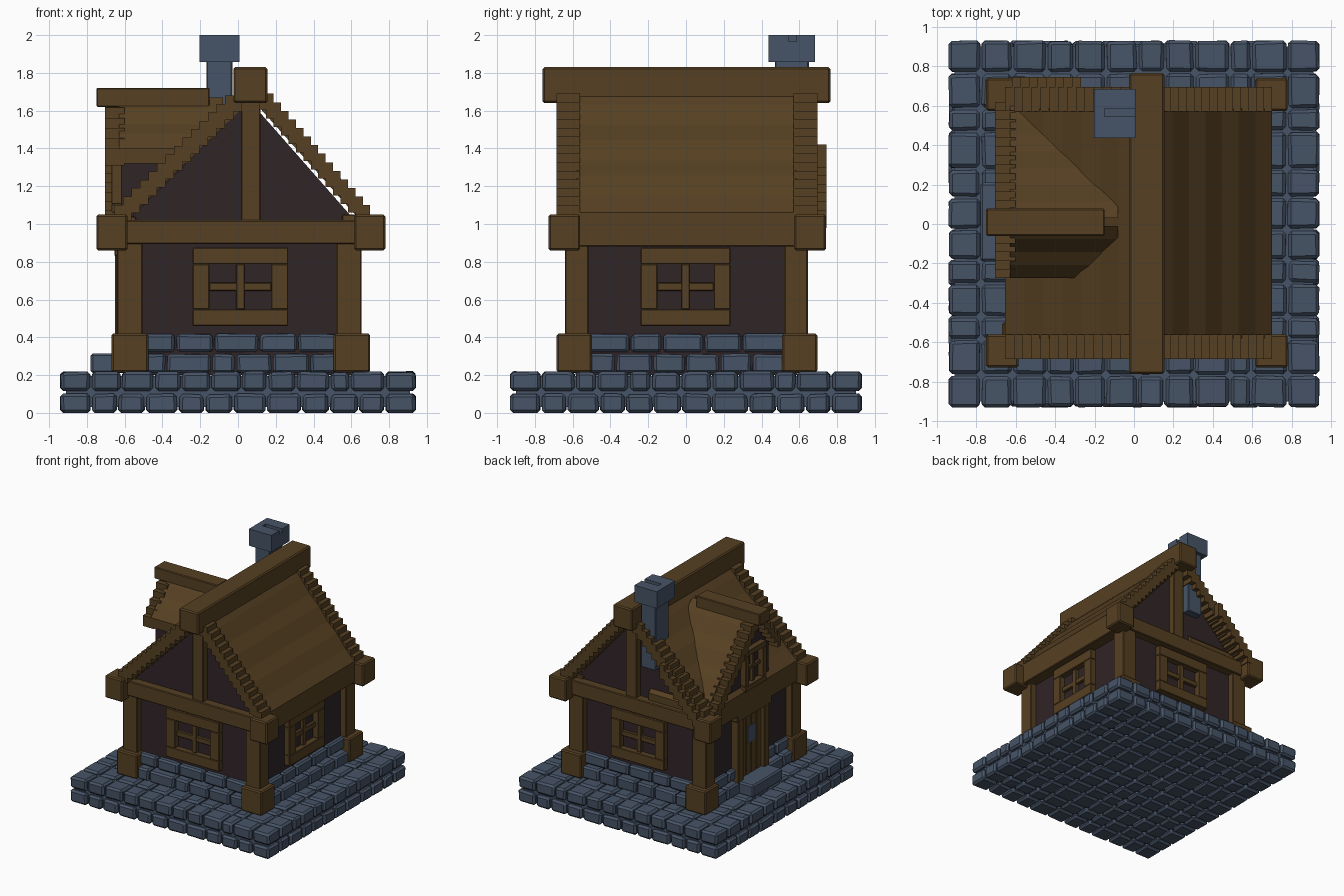
import bpy, bmesh, random
from mathutils import Vector

if "Cube" in bpy.data.objects:
    bpy.data.objects.remove(bpy.data.objects["Cube"])

random.seed(4)


def material(name, rgb):
    m = bpy.data.materials.new(name)
    m.diffuse_color = (*rgb, 1)
    m.use_nodes = True
    m.node_tree.nodes["Principled BSDF"].inputs["Base Color"].default_value = m.diffuse_color
    return m


WOOD = material("brown wood", (0.092, 0.051, 0.016))
STONE = material("blue grey stone", (0.062, 0.088, 0.135))
WALL = material("dark plaster", (0.030, 0.018, 0.020))


def finish(name, bm, mat, bevel=0.0):
    bmesh.ops.recalc_face_normals(bm, faces=bm.faces)
    me = bpy.data.meshes.new(name)
    bm.to_mesh(me)
    bm.free()
    me.materials.append(mat)
    ob = bpy.data.objects.new(name, me)
    bpy.context.collection.objects.link(ob)
    if bevel:
        mod = ob.modifiers.new("soft edges", 'BEVEL')
        mod.width = bevel
        mod.segments = 1
    return ob


def boxes(name, items, mat, bevel=0.006, jitter=0.0):
    """Boxes given as (x0, x1, y0, y1, z0, z1), joined into one object."""
    bm = bmesh.new()
    for x0, x1, y0, y1, z0, z1 in items:
        lo, hi = Vector((x0, y0, z0)), Vector((x1, y1, z1))
        for v in bmesh.ops.create_cube(bm, size=1)["verts"]:
            top = v.co.z > 0
            v.co = (lo + hi) / 2 + v.co * (hi - lo)
            v.co.x += random.uniform(-jitter, jitter)
            v.co.y += random.uniform(-jitter, jitter)
            if top:
                v.co.z += random.uniform(-jitter, jitter)
    return finish(name, bm, mat, bevel)


def prism(name, pts, axis, lo, hi, mat, bevel=0.0):
    """Profile (x,z) pushed along y, or (y,z) pushed along x."""
    bm = bmesh.new()
    put = (lambda a, z: (a, lo, z)) if axis == 'y' else (lambda a, z: (lo, a, z))
    face = bm.faces.new([bm.verts.new(put(a, z)) for a, z in pts])
    ext = bmesh.ops.extrude_face_region(bm, geom=[face])["geom"]
    move = Vector((0, hi - lo, 0)) if axis == 'y' else Vector((hi - lo, 0, 0))
    bmesh.ops.translate(bm, vec=move, verts=[g for g in ext if isinstance(g, bmesh.types.BMVert)])
    return finish(name, bm, mat, bevel)


def stairs(p, q, n, thick):
    """Stepped strip profile from high point p to low point q."""
    top = []
    for i in range(n):
        a0 = p[0] + (q[0] - p[0]) * i / n
        a1 = p[0] + (q[0] - p[0]) * (i + 1) / n
        z = p[1] + (q[1] - p[1]) * i / (n - 1)
        top += [(a0, z), (a1, z)]
    return top + [(a, z - thick) for a, z in reversed(top)]


def slab(p, q, n, thick, wave=0.008):
    """Slightly folded slope profile from p to q."""
    top = []
    for i in range(n + 1):
        t = i / n
        w = wave * (1 if i % 2 else -1) if 0 < i < n else 0
        top.append((p[0] + (q[0] - p[0]) * t, p[1] + (q[1] - p[1]) * t + w))
    return top + [(q[0], q[1] - thick), (p[0], p[1] - thick)]


# stone platform: two layers of rounded stones round a solid core
def cuts(half, n):
    e = half - 0.168
    mid = [-e + 2 * e * i / n + (random.uniform(-.03, .03) if 0 < i < n else 0) for i in range(n + 1)]
    return [-half] + mid + [half]


for name, z0, z1 in (("platform_lower_stones", 0, 0.10), ("platform_upper_stones", 0.117, 0.217)):
    xs, ys, g = cuts(0.945, 10), cuts(0.935, 10), 0.006
    boxes(name, [(xs[i] + g, xs[i + 1] - g, ys[j] + g, ys[j + 1] - g, z0, z1)
                 for i in range(len(xs) - 1) for j in range(len(ys) - 1)], STONE, 0.016, 0.004)
boxes("platform_core", [(-0.91, 0.91, -0.90, 0.90, 0.03, 0.195)], STONE, 0)

# stone foundation: two courses on each side
course = []
for z0, z1, d, n in ((0.21, 0.312, 0.665, 6), (0.322, 0.418, 0.63, 5)):
    for s in (-1, 1):
        e = [-0.54 + 1.08 * i / n + (random.uniform(-.04, .04) if 0 < i < n else 0) for i in range(n + 1)]
        for a, b in zip(e, e[1:]):
            a, b = a + 0.005, b - 0.005
            course.append((a + .015, b + .015, *sorted((s * d, s * 0.56)), z0, z1))
            course.append((*sorted((s * d + .015, s * 0.56 + .015)), a, b, z0, z1))
boxes("foundation_stones", course, STONE, 0.014, 0.004)

# plaster body and gable ends
boxes("wall_body", [(-0.585, 0.605, -0.585, 0.59, 0.2, 1.0)], WALL, 0)
prism("gable_wall", [(-0.56, 0.95), (0.60, 0.95), (0.60, 1.04), (0.09, 1.62), (0.03, 1.62), (-0.56, 1.04)],
      'y', -0.585, 0.59, WALL)

# corner posts, feet and eave end blocks
boxes("corner_posts", [(x, x + 0.135, y, y + 0.125, 0.40, 0.92)
                       for x in (-0.64, 0.52) for y in (-0.64, 0.52)], WOOD)
boxes("post_feet", [(x, x + 0.195, y, y + 0.187, 0.215, 0.42)
                    for x in (-0.67, 0.505) for y in (-0.685, 0.508)], WOOD, 0.01)
boxes("eave_end_blocks", [(x, x + 0.165, y, y + 0.168, 0.86, 1.05)
                          for x in (-0.75, 0.615) for y in (-0.728, 0.573)], WOOD, 0.01)

# horizontal beams and gable uprights
boxes("cross_beams", [(-0.62, 0.64, -0.655, -0.55, 0.893, 1.02), (-0.62, 0.64, 0.56, 0.66, 0.893, 1.02)], WOOD)
boxes("eave_beams", [(0.55, 0.70, -0.60, 0.60, 0.88, 1.05), (-0.655, -0.54, -0.60, 0.60, 0.88, 1.04)], WOOD)
boxes("gable_uprights", [(0.015, 0.12, -0.64, -0.56, 1.0, 1.68), (0.015, 0.12, 0.56, 0.645, 1.0, 1.68)], WOOD)
boxes("ridge_beam", [(-0.025, 0.155, -0.76, 0.765, 1.64, 1.83)], WOOD, 0.01)

# main roof: folded slopes with stepped edge strips
for side, p, q in (("right", (0.11, 1.72), (0.70, 1.06)), ("left", (0.02, 1.71), (-0.655, 1.06))):
    prism("roof_slope_" + side, slab(p, q, 7, 0.10), 'y', -0.58, 0.585, WOOD)
    for end, lo, hi in (("front", -0.685, -0.56), ("back", 0.57, 0.695)):
        prism(f"roof_edge_{side}_{end}", stairs((p[0], p[1] + 0.015), (q[0], q[1] + 0.04), 15, 0.13),
              'y', lo, hi, WOOD)
prism("roof_edge_left_overhang", stairs((-0.27, 1.42), (-0.62, 1.10), 8, 0.12), 'y', 0.6, 0.745, WOOD)

# dormer over the door: short front slope, long back slope
prism("dormer_wall", [(-0.23, 0.98), (0.50, 0.98), (0.50, 1.08), (0.04, 1.58), (-0.02, 1.58), (-0.23, 1.38)],
      'x', -0.62, -0.15, WALL)
back, front = ((0.03, 1.67), (0.62, 1.08)), ((-0.01, 1.67), (-0.275, 1.40))
prism("dormer_slope_back", slab(*back, 7, 0.09), 'x', -0.63, -0.08, WOOD)
prism("dormer_slope_front", slab(*front, 4, 0.08), 'x', -0.63, -0.08, WOOD)
prism("dormer_edge_back", stairs(*back, 13, 0.11), 'x', -0.705, -0.60, WOOD)
prism("dormer_edge_front", stairs(*front, 6, 0.09), 'x', -0.705, -0.60, WOOD)
boxes("dormer_ridge_beam", [(-0.75, -0.15, -0.06, 0.078, 1.62, 1.72)], WOOD)


# windows: frame and crossed bars laid over the dark wall
def window(name, side, u0, u1, z0, z1, wall, f, bar):
    cu, cz = (u0 + u1) / 2, (z0 + z1) / 2
    d0, d1, d2 = wall - 0.02, wall + 0.05, wall + 0.028
    parts = [(u0, u1, d0, d1, z0, z0 + f), (u0, u1, d0, d1, z1 - f, z1),
             (u0, u0 + f, d0, d1, z0 + f, z1 - f), (u1 - f, u1, d0, d1, z0 + f, z1 - f),
             (cu - bar, cu + bar, d0, d2, z0 + f, z1 - f), (u0 + f, u1 - f, d0, d2 - .003, cz - bar, cz + bar)]
    out = []
    for a, b, c, d, e, g in parts:
        if side[0] == '-':
            c, d = -d, -c
        out.append((a, b, c, d, e, g) if side[1] == 'y' else (c, d, a, b, e, g))
    boxes(name, out, WOOD, 0.004)


window("front_window", '-y', -0.24, 0.265, 0.46, 0.875, 0.585, 0.088, 0.022)
window("back_window", '+y', -0.24, 0.265, 0.46, 0.875, 0.59, 0.088, 0.022)
window("right_window", '+x', -0.24, 0.235, 0.46, 0.875, 0.605, 0.088, 0.022)
window("dormer_window", '-x', -0.13, 0.15, 1.06, 1.40, 0.62, 0.045, 0.015)

# door on the left side with its frame, pane and step
boxes("door_frame", [(-0.65, -0.56, -0.20, -0.13, 0.22, 0.90), (-0.65, -0.56, 0.15, 0.22, 0.22, 0.90),
                     (-0.655, -0.56, -0.22, 0.24, 0.83, 0.90)], WOOD)
boxes("door_planks", [(-0.69 + 0.07, -0.56, -0.13 + i * 0.07, -0.064 + i * 0.07, 0.30, 0.83)
                      for i in range(4)], WOOD, 0.005)
boxes("door_pane", [(-0.626, -0.618, -0.04, 0.06, 0.58, 0.72)], STONE, 0)
boxes("door_step", [(-0.78, -0.58, -0.19, 0.21, 0.21, 0.315)], STONE, 0.012)

# chimney with a slotted cap
boxes("chimney_shaft", [(-0.168, -0.03, 0.47, 0.65, 1.30, 1.88)], STONE, 0.006)
boxes("chimney_cap", [(-0.203, 0.008, 0.437, 0.684, 1.857, 1.965), (-0.203, 0.008, 0.437, 0.545, 1.96, 2.0),
                      (-0.203, 0.008, 0.585, 0.684, 1.96, 2.0), (-0.203, -0.15, 0.54, 0.59, 1.96, 2.0)], STONE, 0)
